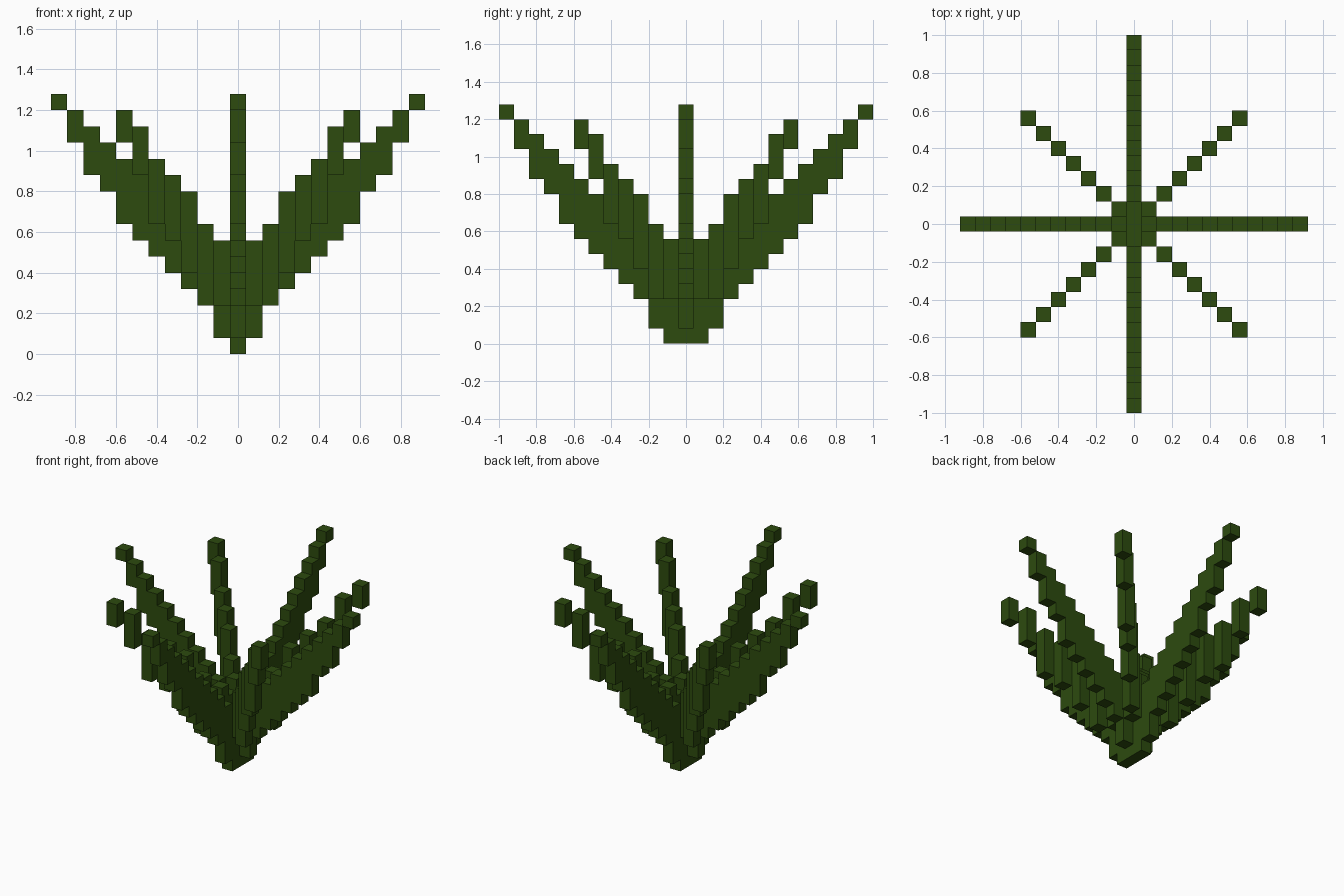
import bpy, bmesh
from mathutils import Vector

if "Cube" in bpy.data.objects:
    bpy.data.objects.remove(bpy.data.objects["Cube"])

S = 0.08  # voxel size

leaf = bpy.data.materials.new("dark leaf green")
leaf.diffuse_color = (0.026, 0.070, 0.0045, 1)
leaf.use_nodes = True
leaf.node_tree.nodes["Principled BSDF"].inputs["Base Color"].default_value = leaf.diffuse_color

# (bottom, top) of each voxel column, stepping outward from the centre
SIDE = [(0, 5), (1, 6), (3, 7), (4, 8), (5, 9), (6, 10), (7, 11), (8, 12),
        (10, 13), (11, 14), (13, 15), (15, 16)]
DIAGONAL = [(3, 7), (3, 8), (5, 10), (7, 11), (8, 12), (11, 14), (13, 15)]


def arm(profile, dx, dy, start):
    return {(dx * i, dy * i, z) for i, (lo, hi) in enumerate(profile, start)
            for z in range(lo, hi)}


# Eight arching fronds around a common core
parts = {}
for name, d in (("right", 1), ("left", -1)):
    parts[name + "_frond"] = arm(SIDE[1:], d, 0, 1)
for name, d in (("back", 1), ("front", -1)):
    parts[name + "_frond"] = arm(SIDE, 0, d, 1)
    for side, e in (("right", 1), ("left", -1)):
        parts[f"{name}_{side}_frond"] = arm(DIAGONAL, e, d, 1)
parts["core"] = {(0, 0, z) for z in range(*SIDE[0])}
filled = set().union(*parts.values())


def build(name, cells):
    """Make voxels, leaving out the faces hidden between neighbours."""
    bm = bmesh.new()
    for c in cells:
        for axis in range(3):
            for sign in (1, -1):
                n = [0, 0, 0]
                n[axis] = sign
                if tuple(a + b for a, b in zip(c, n)) in filled:
                    continue
                n = Vector(n)
                u = Vector([0, 0, 0])
                u[(axis + 1) % 3] = 1
                v = n.cross(u)
                mid = Vector((c[0], c[1], c[2] + 0.5)) + n / 2
                bm.faces.new([bm.verts.new((mid + (u * a + v * b) / 2) * S)
                              for a, b in ((-1, -1), (1, -1), (1, 1), (-1, 1))])
    bmesh.ops.remove_doubles(bm, verts=bm.verts, dist=0.0001)
    mesh = bpy.data.meshes.new(name)
    bm.to_mesh(mesh)
    bm.free()
    mesh.materials.append(leaf)
    bpy.context.collection.objects.link(bpy.data.objects.new(name, mesh))


for name, cells in parts.items():
    build(name, cells)
